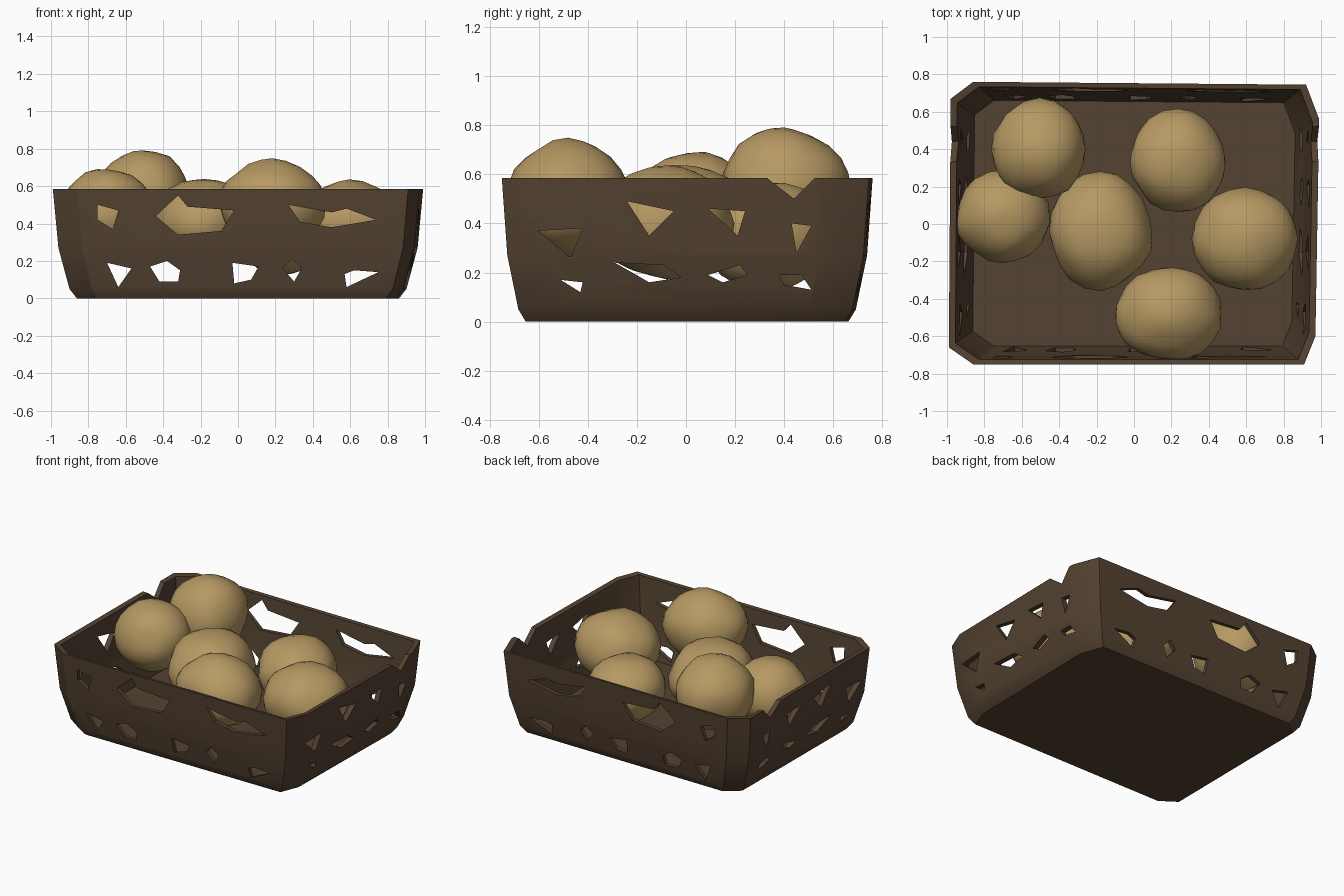
import bpy, bmesh
from mathutils import Vector, noise

cube = bpy.data.objects.get("Cube")
if cube:
    bpy.data.objects.remove(cube, do_unlink=True)


def material(name, rgb):
    mat = bpy.data.materials.new(name)
    mat.use_nodes = True
    mat.diffuse_color = (*rgb, 1)
    mat.node_tree.nodes["Principled BSDF"].inputs["Base Color"].default_value = (*rgb, 1)
    return mat


def make_object(name, bm, mat=None):
    bmesh.ops.recalc_face_normals(bm, faces=bm.faces)
    mesh = bpy.data.meshes.new(name)
    bm.to_mesh(mesh)
    bm.free()
    obj = bpy.data.objects.new(name, mesh)
    bpy.context.collection.objects.link(obj)
    if mat:
        mesh.materials.append(mat)
    return obj


def shade(obj, angle):
    bpy.ops.object.select_all(action='DESELECT')
    obj.select_set(True)
    bpy.context.view_layer.objects.active = obj
    bpy.ops.object.shade_smooth_by_angle(angle=angle)


brown = material("dark brown wicker", (0.088, 0.055, 0.031))
tan = material("tan crust", (0.47, 0.32, 0.125))

# Basket shell: a chamfered outline lofted up the outside and down the inside
outline = [(-.98, .67), (-.86, .76), (.92, .745), (.99, .56),
           (.97, -.6), (.91, -.75), (-.86, -.75), (-.99, -.66)]
levels = [(0, .87), (.05, .91), (.27, .97), (.585, 1),
          (.58, .965), (.27, .93), (.04, .87)]
bm = bmesh.new()
rings = [[bm.verts.new((x * s, y * s, z)) for x, y in outline] for z, s in levels]
for low, high in zip(rings, rings[1:]):
    for i in range(len(outline)):
        j = (i + 1) % len(outline)
        bm.faces.new((low[i], low[j], high[j], high[i]))
bm.faces.new(rings[0])
bm.faces.new(rings[-1])
basket = make_object("basket", bm, brown)

# Ragged openings in the weave, as (position along wall, height)
long_holes = [
    [(-.75, .5), (-.64, .47), (-.67, .37), (-.75, .42)],
    [(-.44, .44), (-.32, .55), (-.27, .49), (-.02, .47), (-.09, .36), (-.32, .34)],
    [(.27, .5), (.5, .46), (.58, .48), (.74, .42), (.5, .38), (.33, .41)],
    [(-.7, .19), (-.57, .16), (-.64, .06)],
    [(-.47, .17), (-.38, .2), (-.31, .15), (-.32, .09), (-.42, .09)],
    [(-.03, .19), (.11, .17), (.07, .1), (-.02, .08)],
    [(.24, .16), (.29, .21), (.34, .16), (.3, .09)],
    [(.57, .13), (.62, .15), (.75, .14), (.58, .06)],
]
short_holes = [
    [(-.6, .37), (-.42, .38), (-.47, .26)],
    [(-.24, .49), (-.05, .45), (-.15, .35)],
    [(.09, .46), (.24, .45), (.21, .35)],
    [(.43, .4), (.51, .39), (.45, .28)],
    [(-.29, .24), (-.09, .23), (-.02, .18), (-.15, .16)],
    [(.09, .19), (.22, .23), (.25, .19), (.15, .16)],
    [(-.51, .17), (-.42, .16), (-.43, .12)],
    [(.38, .19), (.47, .19), (.51, .13), (.4, .15)],
    [(.31, .6), (.44, .5), (.54, .6)],
]


def hole_cutter(name, holes, place):
    bm = bmesh.new()
    for hole in holes:
        ends = [[bm.verts.new(place(a, d, z)) for a, z in hole] for d in (-1.2, 1.2)]
        for i in range(len(hole)):
            j = (i + 1) % len(hole)
            bm.faces.new((ends[0][i], ends[0][j], ends[1][j], ends[1][i]))
        bm.faces.new(ends[0])
        bm.faces.new(ends[1])
    cutter = make_object(name, bm)
    cutter.hide_render = True
    mod = basket.modifiers.new(name, 'BOOLEAN')
    mod.operation = 'DIFFERENCE'
    mod.solver = 'EXACT'
    mod.object = cutter
    return cutter


cutters = [hole_cutter("long_wall_cutter", long_holes, lambda a, d, z: (a, d, z)),
           hole_cutter("short_wall_cutter", short_holes, lambda a, d, z: (d, a, z))]
evaluated = basket.evaluated_get(bpy.context.evaluated_depsgraph_get())
cut_mesh = bpy.data.meshes.new_from_object(evaluated)
basket.modifiers.clear()
basket.data = cut_mesh
for cutter in cutters:
    bpy.data.objects.remove(cutter, do_unlink=True)
cut_mesh.materials.clear()
cut_mesh.materials.append(brown)
shade(basket, .5)

# Lumpy round loaves: centre and radii
loaves = [
    ((-.505, .4, .54), (.255, .265, .25)),
    ((-.7, .04, .46), (.25, .25, .23)),
    ((-.18, -.04, .41), (.275, .31, .23)),
    ((.235, .335, .35), (.255, .275, .22)),
    ((.595, -.08, .4), (.285, .28, .23)),
    ((.185, -.48, .5), (.285, .255, .24)),
]
for n, (centre, radii) in enumerate(loaves):
    bm = bmesh.new()
    bmesh.ops.create_icosphere(bm, subdivisions=3, radius=1)
    for v in bm.verts:
        lump = 1 + .07 * noise.noise(v.co * 1.6 + Vector((n * 7.3, n, 0)))
        v.co = Vector(centre) + Vector([c * r * lump for c, r in zip(v.co, radii)])
    shade(make_object(f"loaf_{n + 1}", bm, tan), 1)
